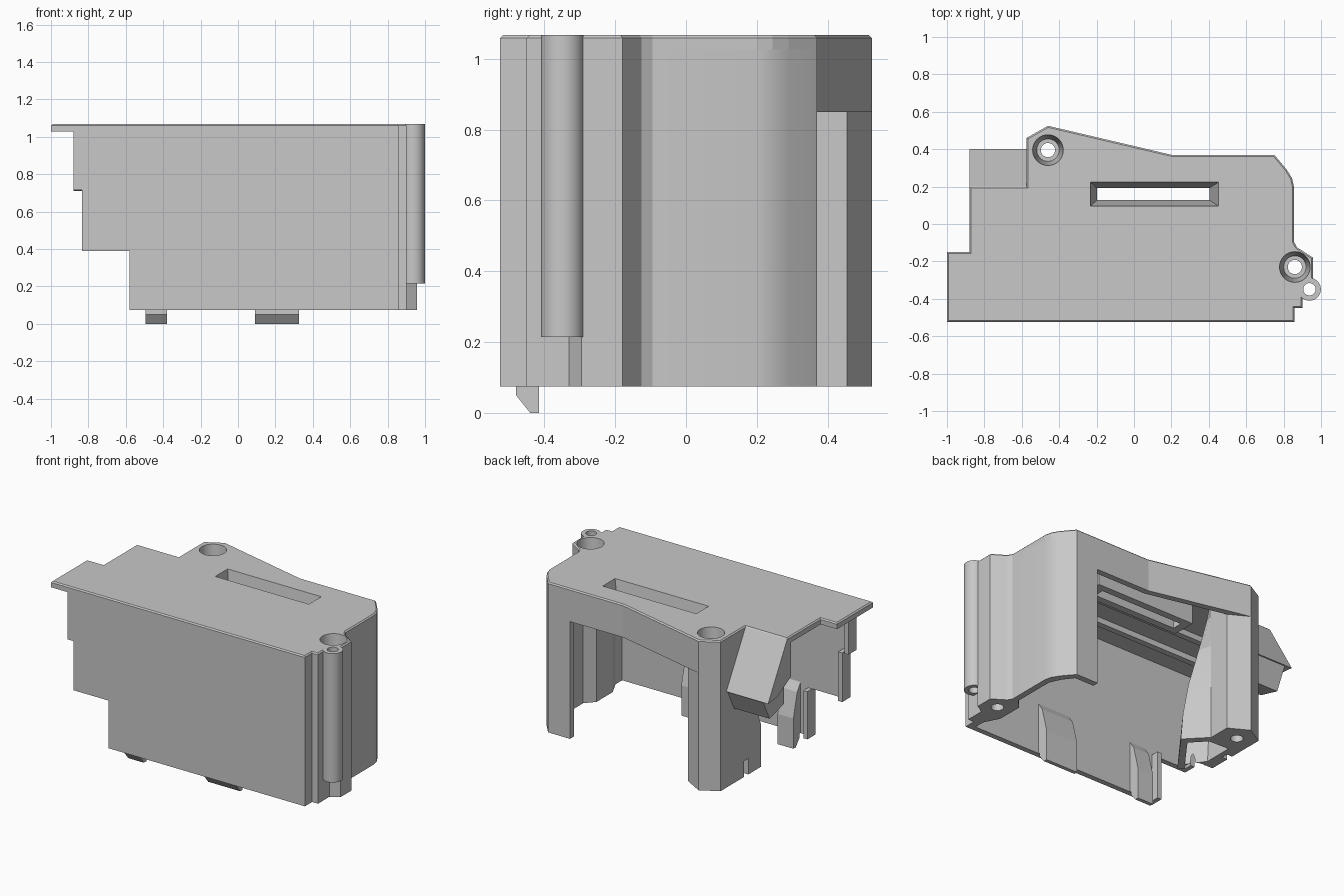
import bpy, bmesh, math
from mathutils import Vector

cube = bpy.data.objects.get("Cube")
if cube:
    bpy.data.objects.remove(cube, do_unlink=True)

grey = bpy.data.materials.new("grey plastic")
grey.use_nodes = True
GREY = (0.58, 0.58, 0.58, 1)
grey.diffuse_color = GREY
grey.node_tree.nodes["Principled BSDF"].inputs["Base Color"].default_value = GREY

BASE, UNDER, TOP = 0.075, 1.027, 1.067


def finish(name, bm):
    bmesh.ops.recalc_face_normals(bm, faces=bm.faces)
    mesh = bpy.data.meshes.new(name)
    bm.to_mesh(mesh)
    bm.free()
    ob = bpy.data.objects.new(name, mesh)
    bpy.context.collection.objects.link(ob)
    mesh.materials.append(grey)
    return ob


def prism(name, points, lo, hi, axis="z", rim=0):
    """Extrude an outline along an axis; points are the other two coordinates in order."""
    place = {"x": lambda a, b: (lo, a, b), "y": lambda a, b: (a, lo, b),
             "z": lambda a, b: (a, b, lo)}[axis]
    bm = bmesh.new()
    face = bm.faces.new([bm.verts.new(place(*p)) for p in points])
    ext = bmesh.ops.extrude_face_region(bm, geom=[face])["geom"]
    shift = Vector([hi - lo if axis == a else 0 for a in "xyz"])
    bmesh.ops.translate(bm, vec=shift, verts=[v for v in ext if isinstance(v, bmesh.types.BMVert)])
    if rim:
        bmesh.ops.recalc_face_normals(bm, faces=bm.faces)
        edges = [e for e in ext if isinstance(e, bmesh.types.BMEdge)]
        bmesh.ops.bevel(bm, geom=edges, offset=rim, segments=1, affect="EDGES")
    return finish(name, bm)


def loft(name, sections):
    """Skin a list of (z, outline) sections with equal point counts and cap the ends."""
    bm = bmesh.new()
    rings = [[bm.verts.new((x, y, z)) for x, y in pts] for z, pts in sections]
    bm.faces.new(rings[0])
    bm.faces.new(rings[-1])
    n = len(rings[0])
    for low, high in zip(rings, rings[1:]):
        for i in range(n):
            j = (i + 1) % n
            bm.faces.new([low[i], low[j], high[j], high[i]])
    return finish(name, bm)


def rect(x0, x1, y0, y1):
    return [(x0, y0), (x1, y0), (x1, y1), (x0, y1)]


def cone(name, x, y, r_low, r_high, z0, z1):
    bm = bmesh.new()
    bmesh.ops.create_cone(bm, cap_ends=True, segments=40, radius1=r_low, radius2=r_high, depth=z1 - z0)
    bmesh.ops.translate(bm, vec=(x, y, (z0 + z1) / 2), verts=bm.verts)
    return finish(name, bm)


def smooth(ob):
    bpy.ops.object.select_all(action="DESELECT")
    ob.select_set(True)
    bpy.context.view_layer.objects.active = ob
    bpy.ops.object.shade_smooth_by_angle(angle=math.radians(25))


def cut(ob, cutters):
    for c in cutters:
        mod = ob.modifiers.new("cut", "BOOLEAN")
        mod.operation, mod.solver, mod.object = "DIFFERENCE", "EXACT", c


# Flared fin outline: widens from the plate (t = 0) down to the base (t = 1)
def fin_outline(t):
    return [(-0.535, 0.2 - 0.15 * t), (-0.5 + 0.075 * t, 0.2 - 0.31 * t),
            (-0.38 + 0.17 * t, 0.25 - 0.07 * t), (-0.335, 0.31), (-0.535, 0.32)]


def shrink(points, k):
    cx, cy = (sum(c) / len(points) for c in zip(*points))
    return [(cx + (x - cx) * k, cy + (y - cy) * k) for x, y in points]


FIN = [(BASE, 1), (0.25, 0.93), (0.45, 0.75), (0.7, 0.4), (0.9, 0.14), (UNDER, 0)]

# Cutters for the screw holes, pin hole, slot and fin
REAR, SIDE, PIN = (-0.46, 0.395), (0.86, -0.23), (0.938, -0.349)


def screw_cutters(name, x, y):
    return [cone(name + "_sink", x, y, 0.06, 0.083, 0.8, 1.08),
            cone(name + "_bore", x, y, 0.038, 0.038, -0.1, 0.9)]


rear_cut = screw_cutters("rear_screw_cutter", *REAR)
side_cut = screw_cutters("side_screw_cutter", *SIDE)
pin_cut = [cone("pin_cutter", *PIN, 0.033, 0.033, -0.1, 1.2)]
slot_cut = [loft("slot_cutter", [(0.83, rect(-0.195, 0.4, 0.13, 0.19)),
                                 (1.08, rect(-0.235, 0.455, 0.093, 0.226))])]
fin_cut = [cone("fin_arc_cutter", -0.5, -0.03, 0.065, 0.065, -0.1, 0.3),
           loft("fin_hollow_cutter", [(z - 0.03, shrink(fin_outline(t), 0.72)) for z, t in FIN[:4]])]
for c in rear_cut + side_cut + pin_cut + slot_cut + fin_cut:
    c.hide_render = True
    c.hide_set(True)

# Top plate with softened upper rim
side_outline = [(0.857, -0.525), (0.857, -0.45), (0.9, -0.45), (0.9, -0.33), (0.957, -0.295),
                (0.957, -0.18), (0.872, -0.125), (0.855, -0.095), (0.855, 0.2),
                (0.845, 0.245), (0.817, 0.29), (0.75, 0.37)]
plate = prism("top_plate", [(-1, -0.525)] + side_outline + [
    (0.2, 0.37), (-0.46, 0.525), (-0.575, 0.46), (-0.575, 0.2),
    (-0.88, 0.2), (-0.88, -0.15), (-1, -0.15)], UNDER, TOP, rim=0.008)
cut(plate, rear_cut + side_cut + pin_cut + slot_cut)

# Stepped front wall and its edge flanges
prism("front_wall", [(-0.88, UNDER), (-0.88, 0.715), (-0.835, 0.715), (-0.835, 0.39),
                     (-0.58, 0.39), (-0.58, BASE), (0.857, BASE), (0.857, UNDER)],
      -0.525, -0.49, "y")
for x, z0, z1 in [(-0.88, 0.715, UNDER), (-0.835, 0.39, 0.715), (-0.58, BASE, 0.39)]:
    prism("front_wall_flange", rect(x, x + 0.03, -0.49, -0.44), z0, z1)

# Right-hand wall wrapping round to the back corner, thick around the screw
wall = prism("side_wall", side_outline + [
    (0.59, 0.37), (0.59, 0.33), (0.73, 0.33), (0.78, 0.265), (0.815, 0.19), (0.815, -0.09),
    (0.76, -0.15), (0.76, -0.32), (0.81, -0.42), (0.81, -0.525)], BASE, UNDER)
smooth(wall)
cut(wall, side_cut + pin_cut)

# Pin tube beside the side screw
tube = cone("pin_tube", *PIN, 0.061, 0.061, 0.215, TOP)
smooth(tube)
cut(tube, pin_cut + side_cut[:1])

# Rear band above the open back
band = prism("rear_band", [(0.75, 0.37), (0.2, 0.37), (-0.46, 0.525), (-0.575, 0.46),
                           (-0.535, 0.44), (-0.46, 0.483), (0.195, 0.33), (0.72, 0.33)],
             0.85, UNDER)
cut(band, rear_cut)

# Rear screw post and the inner wall beside it
post = prism("rear_post", [(-0.46, 0.525), (-0.335, 0.455), (-0.335, 0.31),
                           (-0.575, 0.31), (-0.575, 0.46)], BASE, UNDER)
cut(post, rear_cut)
prism("post_wall", [(0.31, UNDER), (0.2, UNDER), (0.2, 0.9), (0.12, 0.55), (0.035, 0.35),
                    (0.035, BASE), (0.17, BASE), (0.17, 0.18), (0.215, 0.18),
                    (0.215, BASE), (0.31, BASE)], -0.575, -0.53, "x")

# Hollow flared fin beside the post
fin = loft("flared_fin", [(z, fin_outline(t)) for z, t in FIN])
smooth(fin)
cut(fin, fin_cut)

# Sloping chute at the left rear with a narrower mouth beneath
prism("chute", [(0.2, 1.06), (0.4, 0.71), (0.3, 0.72), (0.16, 0.8), (0.16, UNDER)],
      -0.88, -0.575, "x")
prism("chute_mouth", [(0.39, 0.712), (0.32, 0.57), (0.17, 0.61), (0.17, 0.8), (0.3, 0.725)],
      -0.835, -0.575, "x")

# Slot tub under the plate
tub = prism("slot_tub", rect(-0.25, 0.47, 0.08, 0.24), 0.85, UNDER)
cut(tub, slot_cut)

# Rails under the plate
for y in (-0.33, -0.12):
    prism("under_rail", rect(-0.8, 0.76, y, y + 0.04), 0.99, UNDER)

# Snap clips along the bottom of the front wall
for x0, x1 in [(-0.495, -0.38), (0.09, 0.325)]:
    prism("snap_clip", [(-0.495, 0.42), (-0.455, 0.36), (-0.415, 0.2), (-0.415, 0), (-0.44, 0),
                        (-0.48, 0.05), (-0.48, BASE), (-0.495, BASE)], x0, x1, "x")
